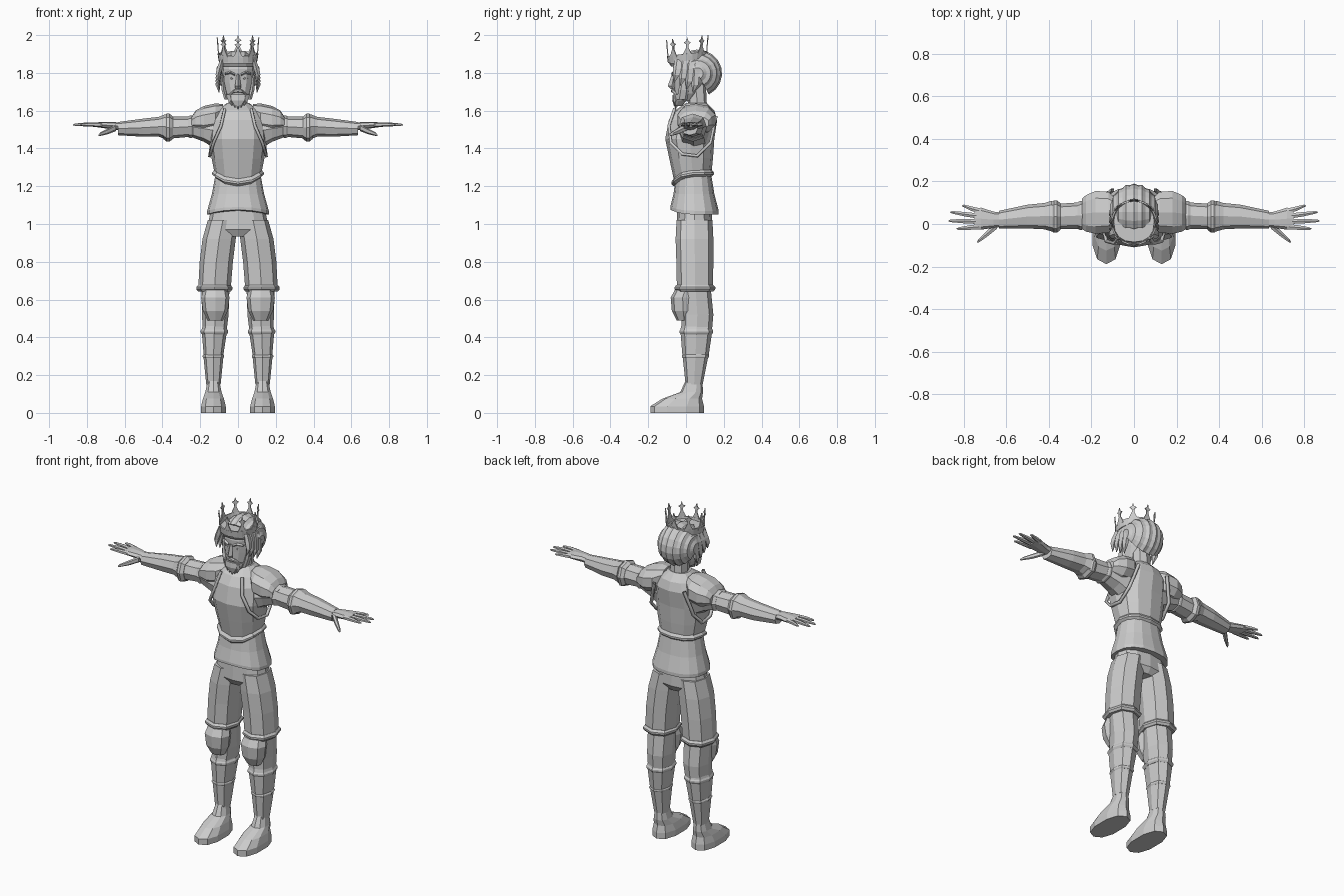
import bpy
import bmesh
from math import sin, cos, pi, radians, copysign
from mathutils import Vector

default_cube = bpy.data.objects.get("Cube")
if default_cube:
    bpy.data.objects.remove(default_cube)

# One plain grey material
grey = bpy.data.materials.new("plain_grey")
grey.use_nodes = True
grey.diffuse_color = (0.6, 0.6, 0.6, 1)
grey.node_tree.nodes["Principled BSDF"].inputs["Base Color"].default_value = grey.diffuse_color

SIDES = (("left_", 1), ("right_", -1))


def make_object(name, verts, faces, thickness=0):
    """Turn points and faces into a flat shaded object, optionally given a thickness."""
    mesh = bpy.data.meshes.new(name)
    mesh.from_pydata(verts, [], faces)
    bm = bmesh.new()
    bm.from_mesh(mesh)
    bmesh.ops.recalc_face_normals(bm, faces=bm.faces)
    bm.to_mesh(mesh)
    bm.free()
    mesh.materials.append(grey)
    obj = bpy.data.objects.new(name, mesh)
    bpy.context.collection.objects.link(obj)
    if thickness:
        solid = obj.modifiers.new("thickness", "SOLIDIFY")
        solid.thickness = thickness
        solid.offset = 0
    return obj


def power(value):
    """Square off an ellipse a little."""
    return copysign(abs(value) ** .85, value)


def loft(name, rings, sides=8, axis="z", dips=None, mirror=1):
    """Skin rings (x, y, z, radius, radius); dips lower the front of each ring."""
    verts = []
    for index, (x, y, z, ra, rb) in enumerate(rings):
        dip = dips[index] if dips else 0
        for k in range(sides):
            angle = 2 * pi * k / sides - pi / 2
            a, b = ra * power(cos(angle)), rb * power(sin(angle))
            if axis == "z":
                front = max(0, -sin(angle)) ** 2
                point = (x + a, y + b, z - dip * front)
            else:
                point = (x, y + a, z + b)
            verts.append((point[0] * mirror, point[1], point[2]))
    faces = [(r * sides + k, r * sides + (k + 1) % sides,
              (r + 1) * sides + (k + 1) % sides, (r + 1) * sides + k)
             for r in range(len(rings) - 1) for k in range(sides)]
    faces.append(tuple(reversed(range(sides))))
    faces.append(tuple(range(len(verts) - sides, len(verts))))
    return make_object(name, verts, faces)


def pair(name, rings, sides=8, axis="z", dips=None):
    for label, mirror in SIDES:
        loft(label + name, rings, sides, axis, dips, mirror)


def rim(name, x, y, z, rx, ry, height, lip=.012, axis="z"):
    """A ridged ring around a limb, on both sides."""
    rings = []
    for step, grow in ((-1, 0), (-.3, lip), (.3, lip), (1, 0)):
        shift = step * height / 2
        place = (x, y, z + shift) if axis == "z" else (x + shift, y, z)
        rings.append((*place, rx + grow, ry + grow))
    pair(name, rings, axis=axis)


# Shoes, greaves and knee guards
pair("shoe", [(.13, -.047, 0, .068, .142), (.13, -.047, .035, .068, .142),
              (.13, -.02, .075, .058, .105), (.13, .03, .11, .045, .06),
              (.13, .042, .17, .032, .045)], sides=10)
pair("lower_greave", [(.13, .043, .15, .038, .045), (.13, .05, .3, .053, .068),
                      (.13, .055, .32, .05, .065)])
pair("middle_greave", [(.13, .05, .29, .05, .068), (.125, .055, .44, .068, .085),
                       (.125, .055, .46, .062, .08)])
pair("upper_greave", [(.125, .055, .41, .062, .08), (.12, .06, .52, .07, .085),
                      (.12, .05, .67, .075, .08)])
rim("calf_rim", .125, .055, .43, .066, .082, .03, lip=.007)
rim("shin_rim", .13, .05, .3, .052, .067, .02, lip=.005)
pair("knee_guard", [(.12, -.01, .49, .04, .04), (.12, -.015, .54, .066, .06),
                    (.12, -.018, .61, .075, .063), (.12, -.005, .65, .065, .055)])

# Breeches
pair("breeches_leg", [(.125, .047, .65, .086, .095), (.115, .047, .8, .088, .098),
                      (.1, .045, .92, .088, .1), (.08, .045, 1.02, .08, .095)])
rim("breeches_cuff", .125, .047, .66, .086, .098, .035, lip=.01)
loft("breeches_hips", [(0, .045, .935, .1, .075), (0, .045, .97, .165, .096),
                       (0, .045, 1.09, .14, .09)], sides=12)

# Tunic skirt with a raised notch at the front
loft("tunic_skirt", [(0, .045, 1.05, .163, .128), (0, .045, 1.07, .163, .128),
                     (0, .042, 1.16, .138, .108), (0, .04, 1.27, .118, .092)],
     sides=16, dips=(-.025, -.02, 0, 0))

# Breastplate, waist rim and neck
loft("breastplate", [(0, .037, 1.25, .12, .096), (0, .028, 1.35, .14, .115),
                     (0, .02, 1.45, .155, .13), (0, .037, 1.55, .145, .128),
                     (0, .045, 1.6, .11, .105), (0, .055, 1.64, .06, .055)],
     sides=12, dips=(.04, .01, 0, 0, 0, 0))
loft("waist_rim", [(0, .035, 1.25, .122, .1), (0, .035, 1.262, .137, .113),
                   (0, .035, 1.272, .137, .113), (0, .035, 1.29, .122, .1)],
     sides=12, dips=[.05] * 4)
loft("neck", [(0, .06, 1.6, .06, .055), (0, .06, 1.64, .05, .05),
              (0, .05, 1.74, .05, .055)])

# Raised edges around the arm openings
edge = [(.07, -.06, 1.61), (.09, -.09, 1.52), (.13, -.08, 1.43), (.147, -.02, 1.37),
        (.15, .06, 1.36), (.14, .13, 1.43), (.1, .16, 1.57)]
for label, mirror in SIDES:
    curve = bpy.data.curves.new(label + "armhole_edge", "CURVE")
    curve.dimensions = "3D"
    curve.bevel_depth = .01
    curve.bevel_resolution = 0
    spline = curve.splines.new("POLY")
    spline.points.add(len(edge) - 1)
    for point, (x, y, z) in zip(spline.points, edge):
        point.co = (x * mirror, y, z, 1)
    curve.materials.append(grey)
    obj = bpy.data.objects.new(label + "armhole_edge", curve)
    bpy.context.collection.objects.link(obj)

# Shoulder guards and arms
pair("shoulder_guard", [(.08, .055, 1.585, .06, .05), (.12, .055, 1.56, .1, .078),
                        (.18, .055, 1.55, .105, .075), (.225, .05, 1.545, .09, .055),
                        (.245, .048, 1.535, .075, .035)], sides=10, axis="x")
pair("upper_arm", [(.1, .04, 1.49, .085, .105), (.18, .04, 1.505, .075, .07),
                   (.25, .04, 1.515, .062, .053), (.36, .035, 1.51, .06, .058)], axis="x")
rim("upper_arm_band", .25, .04, 1.515, .062, .054, .03, lip=.006, axis="x")
rim("elbow_guard", .37, .035, 1.51, .062, .06, .05, lip=.014, axis="x")
pair("vambrace", [(.385, .037, 1.515, .073, .066), (.42, .037, 1.515, .062, .052),
                  (.5, .035, 1.51, .056, .048), (.635, .02, 1.505, .042, .035)], axis="x")

# Hands: palm, four fingers and a thumb
pair("palm", [(.61, .02, 1.515, .032, .02), (.66, .02, 1.52, .038, .02),
              (.72, .025, 1.525, .052, .016), (.75, .025, 1.525, .045, .012)], axis="x")
finger_tips = [(.81, .085), (.865, .055), (.873, .015), (.835, -.022)]
for number, (tip_x, tip_y) in enumerate(finger_tips):
    root_y = .06 - number * .024
    middle = (root_y + tip_y) / 2
    pair("finger_" + str(number + 1),
         [(.72, root_y, 1.525, .014, .012), ((.72 + tip_x) / 2, middle, 1.527, .012, .011),
          (tip_x - .01, tip_y, 1.526, .007, .006), (tip_x, tip_y, 1.525, .002, .002)],
         sides=6, axis="x")
pair("thumb", [(.645, -.005, 1.51, .02, .018), (.69, -.045, 1.49, .016, .015),
               (.73, -.078, 1.475, .01, .009), (.738, -.085, 1.47, .003, .003)],
     sides=6, axis="x")

# Head and face
loft("head", [(0, -.01, 1.65, .04, .04), (0, 0, 1.69, .065, .062),
              (0, .015, 1.75, .08, .08), (0, .02, 1.82, .086, .09),
              (0, .03, 1.88, .08, .085)], sides=12)
loft("nose", [(0, -.07, 1.715, .014, .012), (0, -.075, 1.73, .016, .022),
              (0, -.062, 1.795, .008, .012)], sides=4)
pair("brow", [(.015, -.068, 1.79, .01, .007), (.04, -.064, 1.803, .012, .008),
              (.068, -.045, 1.795, .008, .006)], sides=4, axis="x")
pair("eye", [(.02, -.058, 1.772, .004, .003), (.036, -.057, 1.773, .006, .008),
             (.054, -.046, 1.774, .004, .003)], sides=6, axis="x")
pair("moustache", [(0, -.07, 1.706, .01, .009), (.025, -.067, 1.702, .011, .008),
                   (.05, -.045, 1.68, .005, .005)], sides=6, axis="x")

# Beard: jaw mass with hanging tufts
loft("beard", [(0, -.042, 1.625, .025, .022), (0, -.035, 1.655, .055, .038),
               (0, -.028, 1.685, .066, .042)], sides=10)
pair("sideburn", [(.062, -.02, 1.66, .012, .028), (.076, -.012, 1.71, .012, .028),
                  (.085, 0, 1.79, .008, .024)], sides=6)
for number in range(5):
    x = (number - 2) * .02
    drop = abs(number - 2) * .008
    loft("beard_tuft_" + str(number + 1),
         [(x * .8, -.055, 1.608 + drop, .002, .002),
          (x, -.05, 1.635 + drop, .012, .014), (x, -.055, 1.68, .011, .012)], sides=5)

# Ridged hair swept from the crown to the nape
strips, steps = 19, 11
verts = []
for s in range(strips):
    across = radians(-86 + 172 * s / (strips - 1))
    ridge = 1 if s % 2 else .95
    for t in range(steps):
        along = radians(-62 + 192 * t / (steps - 1))
        verts.append((.113 * sin(across) * ridge,
                      .06 + .127 * cos(across) * cos(along) * ridge,
                      1.797 + .122 * cos(across) * sin(along) * ridge))
faces = [(s * steps + t, (s + 1) * steps + t, (s + 1) * steps + t + 1, s * steps + t + 1)
         for s in range(strips - 1) for t in range(steps - 1)]
make_object("hair", verts, faces, thickness=.008)

# Loose locks at the temples and a fringe on the forehead
for number in range(4):
    y = -.05 + number * .033
    low = 1.75 - number * .018
    pair("side_lock_" + str(number + 1),
         [(.1, y - .012, low, .002, .003), (.106, y, low + .04, .013, .02),
          (.098, y + .005, 1.82, .016, .024), (.085, y + .01, 1.87, .01, .02)], sides=5)
loft("fringe", [(0, .01, 1.835, .092, .09), (0, .01, 1.85, .099, .099),
                (0, .01, 1.88, .095, .095)], sides=16)

# Crown: tilted flaring band with eight star tipped prongs
CENTRE, TILT, SEGMENTS = .007, .12, 24


def crown_point(angle, radius, height):
    y = radius * sin(angle)
    return Vector((radius * cos(angle), CENTRE + y, height + TILT * y))


verts = [crown_point(2 * pi * k / SEGMENTS, radius, height)
         for radius, height in ((.099, 1.865), (.104, 1.902)) for k in range(SEGMENTS)]
faces = [(k, (k + 1) % SEGMENTS, SEGMENTS + (k + 1) % SEGMENTS, SEGMENTS + k)
         for k in range(SEGMENTS)]
make_object("crown_band", verts, faces, thickness=.008)

half = [(.026, -.01), (.007, .03), (.006, .048), (.019, .059), (.006, .066)]
outline = half + [(0, .086)] + [(-t, h) for t, h in reversed(half)]
for number in range(8):
    angle = number * pi / 4
    tangent = Vector((-sin(angle), cos(angle), 0))
    verts = [crown_point(angle, .103 + h * .08, 1.902 + h) + tangent * t for t, h in outline]
    make_object("crown_prong_" + str(number + 1), verts, [range(len(verts))], thickness=.006)
